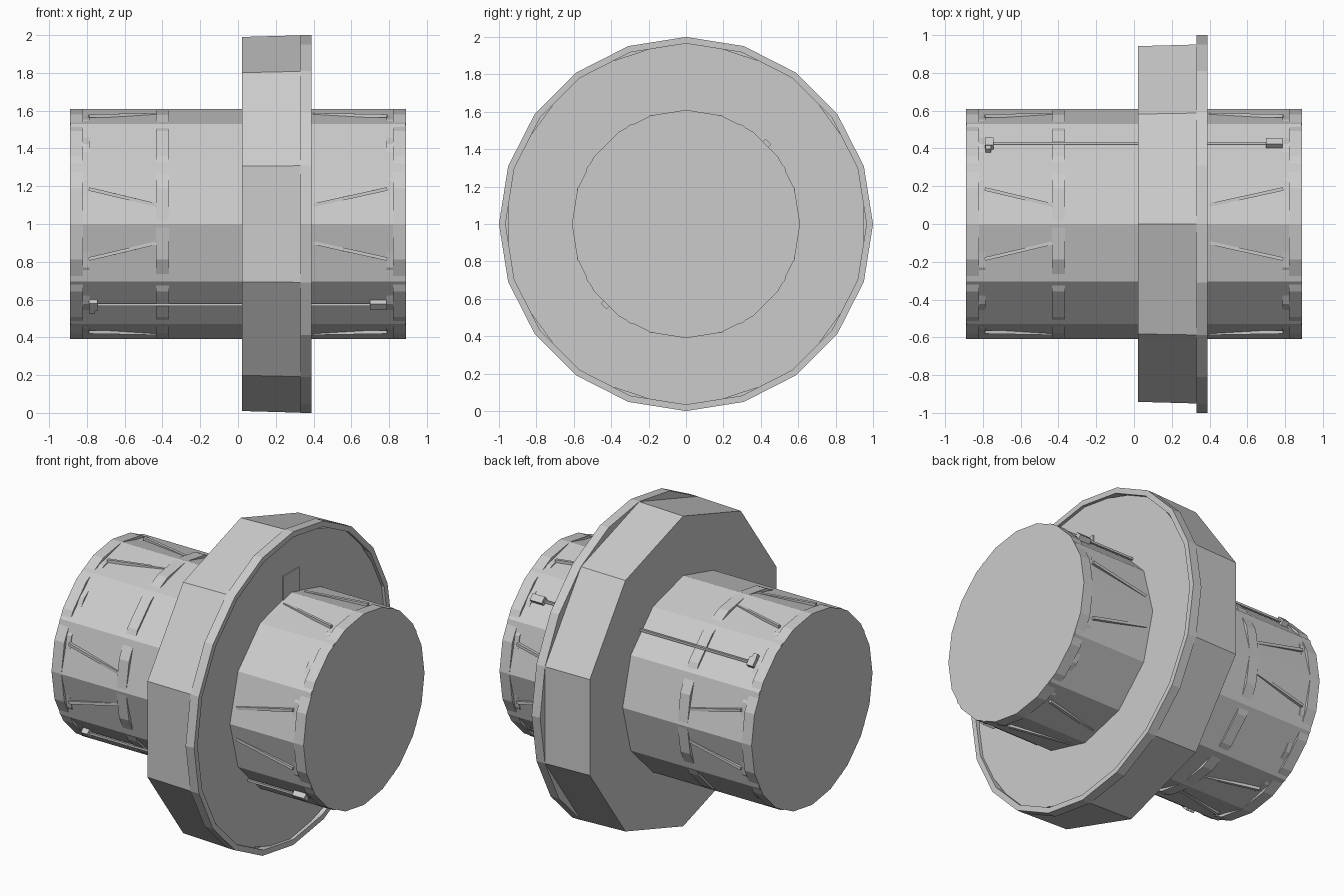
import bpy, bmesh, math
from mathutils import Vector, Matrix

if "Cube" in bpy.data.objects:
    bpy.data.objects.remove(bpy.data.objects["Cube"])

grey = bpy.data.materials.new("plain grey")
grey.diffuse_color = (0.6, 0.6, 0.6, 1)
grey.use_nodes = True
grey.node_tree.nodes["Principled BSDF"].inputs["Base Color"].default_value = grey.diffuse_color


def finish(name, bm):
    bmesh.ops.recalc_face_normals(bm, faces=bm.faces)
    me = bpy.data.meshes.new(name)
    bm.to_mesh(me)
    bm.free()
    me.materials.append(grey)
    ob = bpy.data.objects.new(name, me)
    bpy.context.collection.objects.link(ob)
    return ob


def polar(x, r, deg):
    """Point around the x axis at height 1; angle measured from straight up."""
    a = math.radians(deg)
    return Vector((x, r * math.sin(a), 1 + r * math.cos(a)))


def turned(name, profile, sides, closed=False):
    """Turn (x, radius) points about the x axis; closed makes a tube, else caps are added."""
    bm = bmesh.new()
    rings = [[bm.verts.new(polar(x, r, 360 * i / sides)) for i in range(sides)]
             for x, r in profile]
    pairs = list(zip(rings, rings[1:]))
    if closed:
        pairs.append((rings[-1], rings[0]))
    else:
        bm.faces.new(rings[0])
        bm.faces.new(rings[-1])
    for a, b in pairs:
        for i in range(sides):
            j = (i + 1) % sides
            bm.faces.new((a[i], a[j], b[j], b[i]))
    return finish(name, bm)


def block(name, x0, x1, deg, r0, r1, t0, t1):
    """Box set on the drum: x range, radial range and tangential range at an angle."""
    bm = bmesh.new()
    bmesh.ops.create_cube(bm, size=1)
    a = math.radians(deg)
    out = Vector((0, math.sin(a), math.cos(a)))
    tan = Vector((0, -math.cos(a), math.sin(a)))
    for v in bm.verts:
        x, t, r = v.co
        v.co = (Vector(((x0 + x1) / 2 + x * (x1 - x0), 0, 1))
                + out * ((r0 + r1) / 2 + r * (r1 - r0))
                + tan * ((t0 + t1) / 2 + t * (t1 - t0)))
    return finish(name, bm)


def beam(name, p, q, width):
    """Square bar between two points."""
    bm = bmesh.new()
    d = q - p
    m = (Matrix.Translation((p + q) / 2) @ d.to_track_quat('Z', 'Y').to_matrix().to_4x4()
         @ Matrix.Diagonal((width, width, d.length, 1)))
    bmesh.ops.create_cube(bm, size=1, matrix=m)
    return finish(name, bm)


# twelve-sided drum with rounder bands showing through its flats
turned("drum", [(-0.888, 0.61), (0.888, 0.61)], 12)
turned("drum_band", [(-0.435, 0.608), (-0.365, 0.608)], 20)
for side, s in (("left", -1), ("right", 1)):
    turned(side + "_end_cap", [(s * 0.82, 0.61), (s * 0.89, 0.61)], 20)
    turned(side + "_end_band", [(s * 0.787, 0.6), (s * 0.825, 0.6)], 16)

# ten-sided flange, rim with shallow recess, and plate in the recess
turned("flange", [(0.02, 0.99), (0.33, 0.999), (0.37, 0.999)], 10)
turned("rim", [(0.33, 0.58), (0.33, 1.0), (0.39, 1.0), (0.39, 0.965),
               (0.345, 0.965), (0.345, 0.58)], 20, closed=True)
block("recess_plate", 0.36, 0.377, 0, 0.58, 0.74, -0.08, 0.08)

# splayed ribs, in pairs at four quarters of each end
for side, s in (("left", -1), ("right", 1)):
    for quarter in range(4):
        for w in (-1, 1):
            inner = 0.43 if s < 0 else 0.40
            beam(side + "_rib", polar(s * 0.79, 0.601, 90 * quarter + w * 18),
                 polar(s * inner, 0.587, 90 * quarter + w * 9.8), 0.018)

# two long rods on opposite diagonals with end fittings
for deg in (45, 225):
    beam("rod", polar(-0.76, 0.604, deg), polar(0.75, 0.604, deg), 0.014)
    block("rod_socket", 0.70, 0.785, deg, 0.58, 0.622, -0.022, 0.022)
    block("rod_head", -0.79, -0.745, deg, 0.58, 0.622, -0.025, 0.03)
    block("rod_latch", -0.785, -0.757, deg, 0.58, 0.618, 0.03, 0.055)
